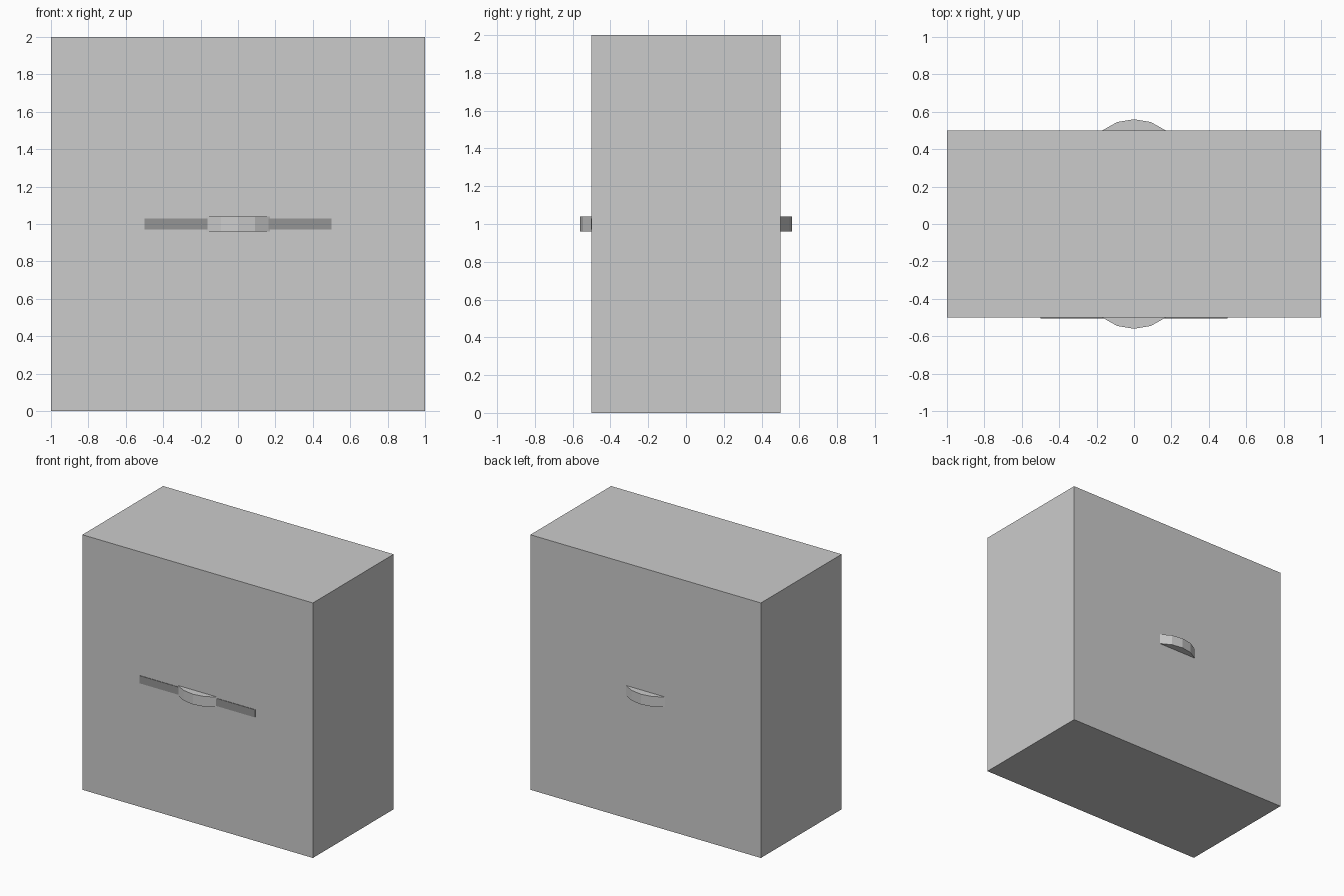
import bpy, bmesh

if "Cube" in bpy.data.objects:
    bpy.data.objects.remove(bpy.data.objects["Cube"])


def add_box(name, size, loc):
    bpy.ops.mesh.primitive_cube_add(size=1, location=loc)
    ob = bpy.context.object
    ob.name = name
    ob.scale = size
    bpy.ops.object.transform_apply(location=False, rotation=False, scale=True)
    return ob


def add_prism(name, outline, z0, z1):
    bm = bmesh.new()
    face = bm.faces.new([bm.verts.new((x, y, z0)) for x, y in outline])
    up = bmesh.ops.extrude_face_region(bm, geom=[face])
    verts = [v for v in up["geom"] if isinstance(v, bmesh.types.BMVert)]
    bmesh.ops.translate(bm, verts=verts, vec=(0, 0, z1 - z0))
    bmesh.ops.recalc_face_normals(bm, faces=bm.faces)
    me = bpy.data.meshes.new(name)
    bm.to_mesh(me)
    bm.free()
    ob = bpy.data.objects.new(name, me)
    bpy.context.collection.objects.link(ob)
    return ob


# Main block
add_box("body", (2, 1, 2), (0, 0, 1))

# Thin dark slot strip on the front
strip = add_box("slot_strip", (1.0, 0.008, 0.06), (0, -0.5, 1))
dark = bpy.data.materials.new("dark_grey")
dark.diffuse_color = (0.3, 0.3, 0.3, 1)
dark.use_nodes = True
dark.node_tree.nodes["Principled BSDF"].inputs["Base Color"].default_value = dark.diffuse_color
strip.data.materials.append(dark)

# Faceted curved tabs on front and back
arc = [(-0.17, 0.5), (-0.09, 0.545), (0, 0.56), (0.09, 0.545), (0.17, 0.5)]
for name, side in (("front_tab", -1), ("back_tab", 1)):
    outline = arc + [(0.17, 0.49), (-0.17, 0.49)]
    add_prism(name, [(x, y * side) for x, y in outline], 0.96, 1.04)
